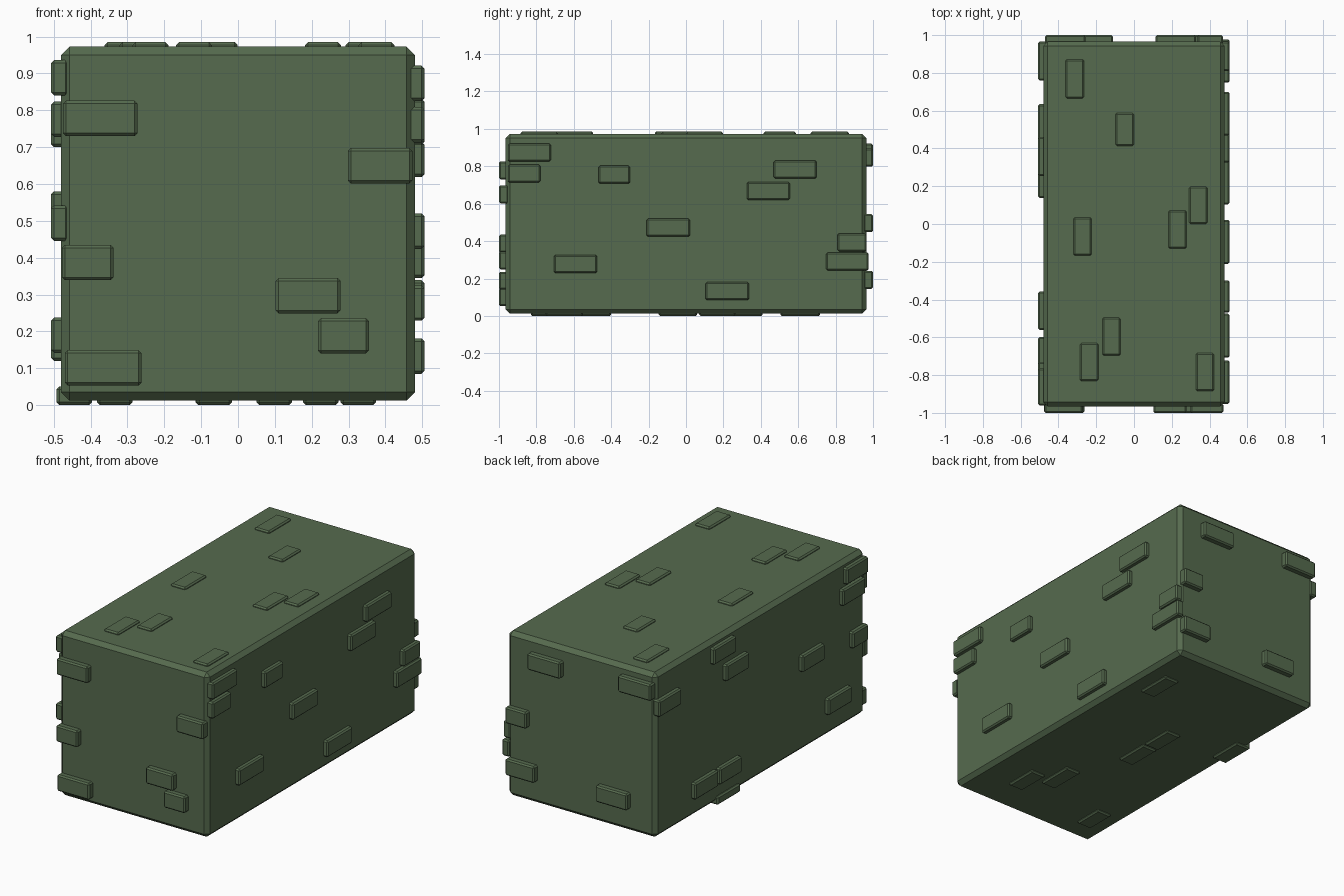
import bpy, bmesh

green = bpy.data.materials.new("moss green")
green.diffuse_color = (0.093, 0.147, 0.077, 1)


def box(name, lo, hi, bevel):
    """Chamfered box between two corners."""
    bm = bmesh.new()
    bmesh.ops.create_cube(bm, size=1)
    for v in bm.verts:
        v.co = [(lo[i] + hi[i]) / 2 + v.co[i] * (hi[i] - lo[i]) for i in range(3)]
    bmesh.ops.bevel(bm, geom=bm.edges[:], offset=bevel, segments=1,
                    affect='EDGES', profile=0.5)
    me = bpy.data.meshes.new(name)
    bm.to_mesh(me)
    bm.free()
    me.materials.append(green)
    ob = bpy.data.objects.new(name, me)
    bpy.context.collection.objects.link(ob)


def bricks(name, axis, depth, rects):
    """Raised bricks; each rect is (u0, u1, v0, v1) on the two other axes."""
    for u0, u1, v0, v1 in rects:
        lo, hi = [u0, v0], [u1, v1]
        lo.insert(axis, depth[0])
        hi.insert(axis, depth[1])
        box(name, lo, hi, 0.008)


def upright(rows, h=0.096):
    """Wall bricks given as (start, end, bottom) with one common height."""
    return [(a, b, z, z + h) for a, b, z in rows]


def flat(rows, w=0.097):
    """Top and bottom bricks given as (left, y start, y end), common width."""
    return [(x, x + w, a, b) for x, a, b in rows]


# main block
box("block", (-0.48, -0.965, 0.012), (0.48, 0.965, 0.973), 0.023)

# wall bricks
bricks("front_brick", 1, (-1.0, -0.95), upright([
    (-.475, -.273, .73), (.298, .473, .602), (-.477, -.338, .339),
    (.102, .278, .249), (.217, .355, .14), (-.47, -.262, .053)]))
bricks("back_brick", 1, (0.95, 1.0), upright([
    (.115, .328, .798), (-.47, -.257, .825), (-.316, -.112, .145),
    (.283, .47, .145), (.335, .47, .448)]))
bricks("right_brick", 0, (0.46, 0.506), upright([
    (-.952, -.723, .825), (-.952, -.779, .713), (-.469, -.299, .707),
    (.469, .699, .735), (.325, .555, .619), (-.211, .021, .424),
    (-.707, -.475, .229), (.104, .337, .085), (.81, .965, .345),
    (.749, .977, .243)]))
bricks("left_brick", 0, (-0.507, -0.46), upright([
    (.76, .965, .728), (.255, .46, .84), (.137, .345, .70),
    (.42, .634, .12), (.205, .405, .12), (-.56, -.358, .484),
    (-.81, -.597, .142), (-.96, -.765, .84), (-.935, -.73, .728),
    (-.96, -.82, .446)]))

# top and bottom bricks
bricks("top_brick", 2, (0.937, 0.985), flat([
    (-.362, .665, .872), (-.098, .414, .588), (.292, 0, .198),
    (.182, -.13, .072), (-.321, -.167, .034), (-.168, -.697, -.496),
    (-.286, -.832, -.631), (.327, -.885, -.684)]))
bricks("bottom_brick", 2, (0.0, 0.05), flat([
    (.278, .504, .717), (-.115, .07, .264), (-.113, -.147, .06),
    (.176, -.75, -.55), (.05, -.62, -.4), (-.383, -.83, -.65),
    (-.493, .2, .41)]))
